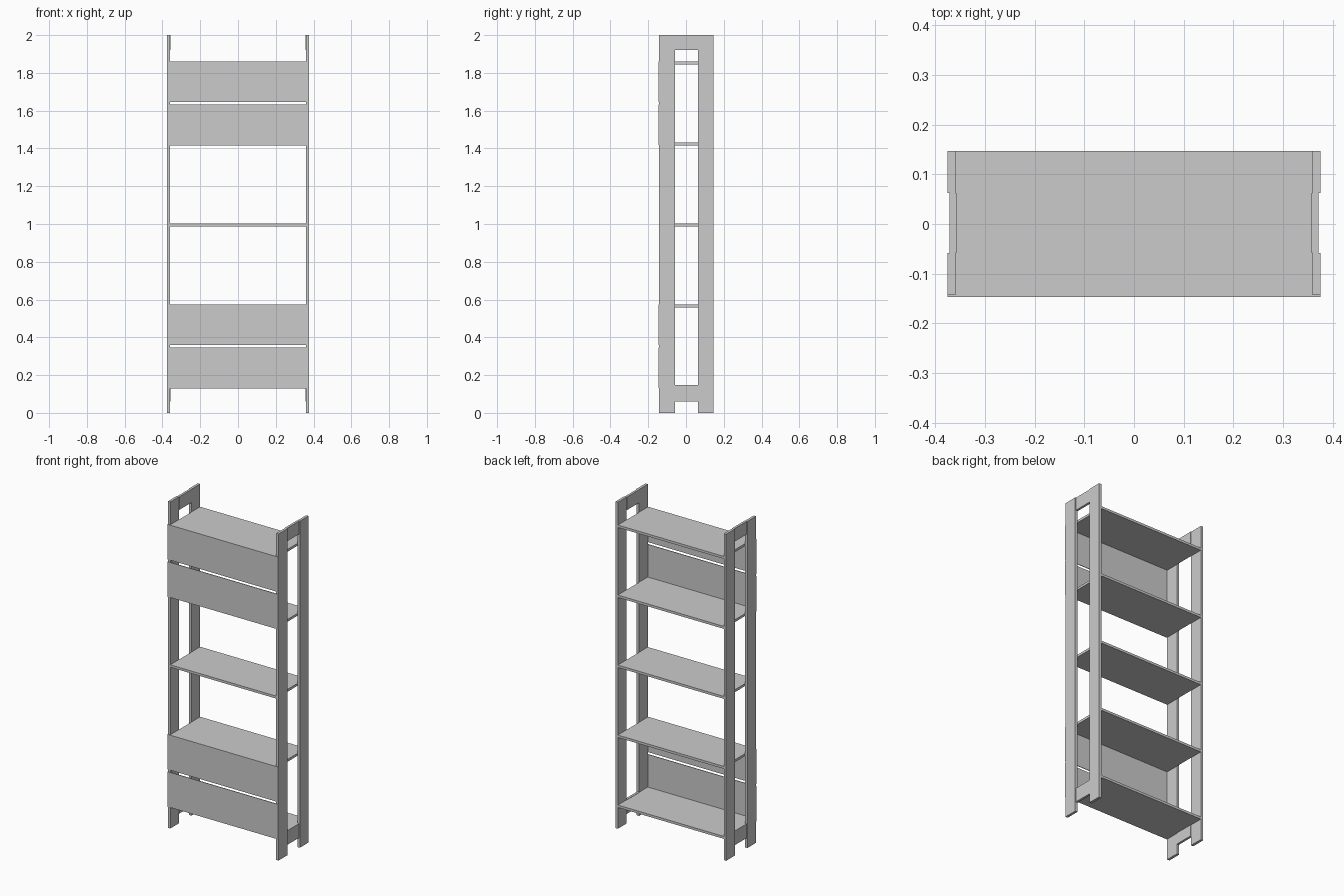
import bpy

if "Cube" in bpy.data.objects:
    bpy.data.objects.remove(bpy.data.objects["Cube"])

# overall limits
X_OUT, X_IN = 0.375, 0.359          # side frame outer / inner faces
Y_FRONT, Y_BACK = -0.1426, 0.1466   # post faces (panels sit in front of them)
POST_W = 0.084


def box(name, x0, x1, y0, y1, z0, z1):
    """Axis-aligned box given by its limits."""
    bpy.ops.mesh.primitive_cube_add(size=1)
    ob = bpy.context.object
    ob.name = name
    size = (x1 - x0, y1 - y0, z1 - z0)
    centre = ((x0 + x1) / 2, (y0 + y1) / 2, (z0 + z1) / 2)
    for v in ob.data.vertices:
        v.co = [c + s * p for c, s, p in zip(centre, size, v.co)]
    return ob


# side frames: two posts joined by a slightly thinner top and bottom rail
for side, s in (("left", -1), ("right", 1)):
    def side_box(name, xa, xb, *rest):
        x0, x1 = sorted((s * xa, s * xb))
        return box(f"{side}_{name}", x0, x1, *rest)

    side_box("front_post", X_IN, X_OUT, Y_FRONT, Y_FRONT + POST_W, 0, 2)
    side_box("back_post", X_IN, X_OUT, Y_BACK - POST_W, Y_BACK, 0, 2)
    for name, z0, z1 in (("top_rail", 1.92, 2.0), ("bottom_rail", 0.06, 0.147)):
        side_box(name, 0.3565, 0.3705, Y_FRONT + POST_W, Y_BACK - POST_W, z0, z1)

# five evenly spaced shelves
tops = [0.145 + i * 0.42875 for i in range(5)]
for i, top in enumerate(tops):
    box(f"shelf_{i + 1}", -X_IN, X_IN, Y_FRONT, Y_BACK, top - 0.015, top)

# front panels: a pair over the lowest bay and a pair over the highest bay
for bay, top in (("lower", tops[1]), ("upper", tops[4])):
    for name, z1 in (("top", top), ("bottom", top - 0.2285)):
        box(f"{bay}_bay_{name}_panel", -X_OUT, X_OUT, -0.1466, Y_FRONT, z1 - 0.2145, z1)
